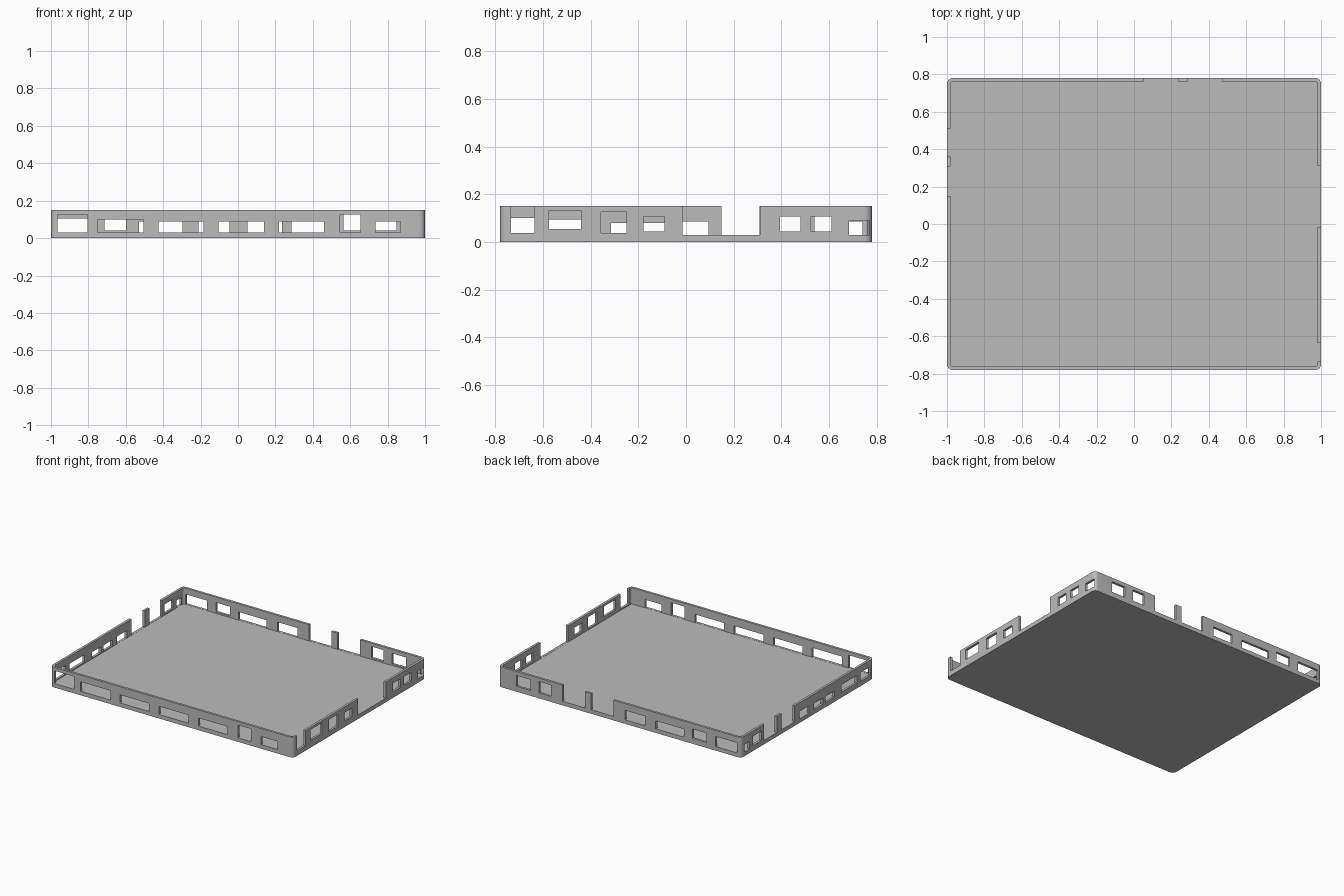
import bpy
import bmesh
import math

old = bpy.data.objects.get("Cube")
if old:
    bpy.data.objects.remove(old, do_unlink=True)

HALF_X, HALF_Y, HEIGHT = 1.0, 0.78, 0.15
WALL, FLOOR, OPEN = 0.018, 0.029, 0.2


def material(name, value):
    mat = bpy.data.materials.new(name)
    mat.use_nodes = True
    color = (value, value, value, 1)
    mat.diffuse_color = color
    mat.node_tree.nodes["Principled BSDF"].inputs["Base Color"].default_value = color
    return mat


def add_box(bm, lo, hi):
    verts = bmesh.ops.create_cube(bm, size=1)["verts"]
    for v in verts:
        for i in range(3):
            v.co[i] = lo[i] if v.co[i] < 0 else hi[i]


def make_object(name, bm):
    mesh = bpy.data.meshes.new(name)
    bmesh.ops.recalc_face_normals(bm, faces=bm.faces)
    bm.to_mesh(mesh)
    bm.free()
    obj = bpy.data.objects.new(name, mesh)
    bpy.context.collection.objects.link(obj)
    return obj


# Tray shell: rounded slab with a sunken floor
bm = bmesh.new()
add_box(bm, (-HALF_X, -HALF_Y, 0), (HALF_X, HALF_Y, HEIGHT))
uprights = [e for e in bm.edges if abs(e.verts[0].co.z - e.verts[1].co.z) > 0.1]
bmesh.ops.bevel(bm, geom=uprights, offset=0.03, segments=6, profile=0.5, affect='EDGES')
bm.normal_update()
top = [f for f in bm.faces if f.normal.z > 0.9]
bmesh.ops.inset_region(bm, faces=top, thickness=WALL, use_even_offset=True)
hole = bmesh.ops.extrude_face_region(bm, geom=top)["geom"]
sunk = [g for g in hole if isinstance(g, bmesh.types.BMVert)]
bmesh.ops.translate(bm, vec=(0, 0, FLOOR - HEIGHT), verts=sunk)
bmesh.ops.delete(bm, geom=[f for f in top if f.is_valid], context='FACES_ONLY')
tray = make_object("tray", bm)
tray.data.materials.append(material("mid grey", 0.5))

# Openings per wall: start, end, bottom, top
front = [(-0.965, -0.805, 0.03, 0.125), (-0.75, -0.505, 0.03, 0.10),
         (-0.425, -0.185, 0.03, 0.09), (-0.105, 0.14, 0.03, 0.09),
         (0.22, 0.46, 0.03, 0.09), (0.545, 0.655, 0.03, 0.125),
         (0.735, 0.87, 0.03, 0.09)]
back = [(-0.965, -0.79, 0.03, 0.105), (-0.715, -0.60, 0.04, 0.11),
        (-0.53, -0.297, 0.03, 0.09), (-0.21, -0.045, 0.03, 0.10),
        (0.05, 0.235, 0.03, OPEN), (0.287, 0.47, 0.03, OPEN),
        (0.565, 0.665, 0.04, 0.125), (0.735, 0.848, 0.04, 0.12)]
left = [(-0.735, -0.635, 0.037, OPEN), (-0.575, -0.44, 0.055, 0.133),
        (-0.357, -0.25, 0.037, 0.125), (-0.178, -0.09, 0.045, 0.108),
        (-0.015, 0.31, 0.03, OPEN), (0.395, 0.48, 0.045, 0.108),
        (0.525, 0.61, 0.045, 0.108), (0.685, 0.768, 0.03, 0.09)]
right = [(-0.74, -0.625, 0.035, 0.10), (-0.58, -0.40, 0.04, 0.095),
         (-0.315, -0.21, 0.035, 0.08), (-0.18, -0.075, 0.035, 0.08),
         (-0.02, 0.095, 0.03, 0.085), (0.15, 0.308, 0.03, OPEN),
         (0.36, 0.51, 0.03, OPEN), (0.54, 0.64, 0.04, 0.11),
         (0.68, 0.74, 0.03, 0.085)]


def cut_wall(openings, axis, side):
    """Cut the openings through the wall on one side of an axis."""
    bm = bmesh.new()
    half = (HALF_X, HALF_Y)[axis]
    near, far = sorted((side * (half - 0.03), side * (half + 0.03)))
    for a, b, low, high in openings:
        if axis == 0:
            add_box(bm, (near, a, low), (far, b, high))
        else:
            add_box(bm, (a, near, low), (b, far, high))
    cutter = make_object("opening_cutter", bm)
    cutter.hide_render = True
    mod = tray.modifiers.new("openings", 'BOOLEAN')
    mod.operation = 'DIFFERENCE'
    mod.solver = 'EXACT'
    mod.object = cutter
    bpy.ops.object.modifier_apply(modifier=mod.name)
    bpy.data.objects.remove(cutter, do_unlink=True)


for obj in bpy.context.selected_objects:
    obj.select_set(False)
tray.select_set(True)
bpy.context.view_layer.objects.active = tray

cut_wall(front, 1, -1)
cut_wall(back, 1, 1)
cut_wall(left, 0, 1)
cut_wall(right, 0, -1)

# Smooth the rounded corners, keep the cut edges crisp
bpy.ops.object.shade_smooth_by_angle(angle=math.radians(30))
